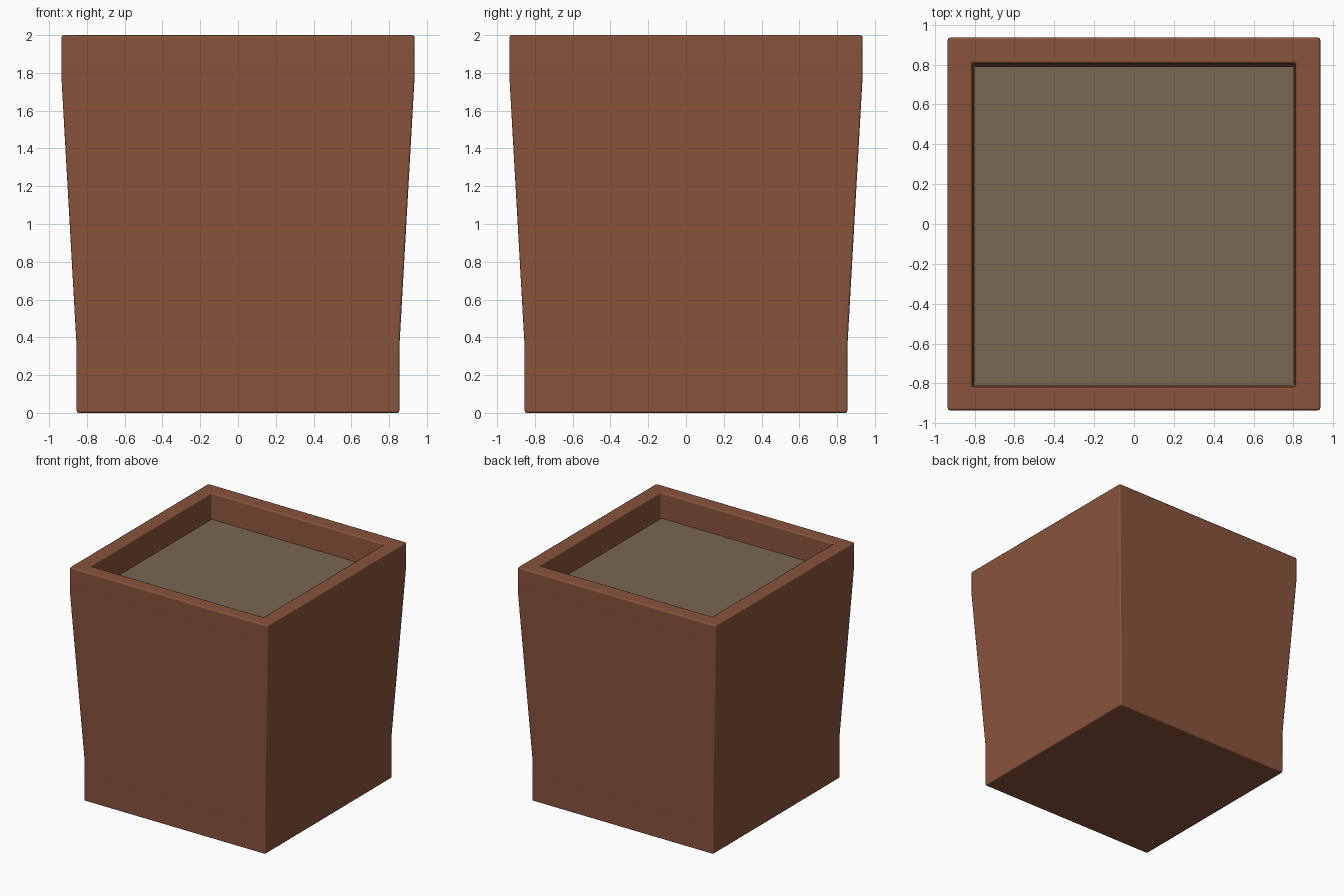
import bpy, bmesh, math

if "Cube" in bpy.data.objects:
    bpy.data.objects.remove(bpy.data.objects["Cube"])


def material(name, rgb):
    m = bpy.data.materials.new(name)
    m.diffuse_color = (*rgb, 1)
    m.use_nodes = True
    m.node_tree.nodes["Principled BSDF"].inputs["Base Color"].default_value = m.diffuse_color
    return m


def square_loft(name, rings, mat):
    """Loft square rings (half width, z, y shift) and cap both ends."""
    bm = bmesh.new()
    loops = [[bm.verts.new((sx * h, sy * h + dy, z))
              for sx, sy in ((-1, -1), (1, -1), (1, 1), (-1, 1))]
             for h, z, dy in rings]
    for a, b in zip(loops, loops[1:]):
        for i in range(4):
            j = (i + 1) % 4
            bm.faces.new((a[i], a[j], b[j], b[i]))
    bm.faces.new(loops[0][::-1])
    bm.faces.new(loops[-1])
    bmesh.ops.recalc_face_normals(bm, faces=bm.faces)
    me = bpy.data.meshes.new(name)
    bm.to_mesh(me)
    bm.free()
    ob = bpy.data.objects.new(name, me)
    bpy.context.collection.objects.link(ob)
    me.materials.append(mat)
    return ob


terracotta = material("terracotta", (0.25, 0.088, 0.045))
soil_brown = material("soil brown", (0.19, 0.135, 0.085))

# Pot: straight foot, flared wall, straight band, rim and recess
pot = square_loft("pot", [
    (0.855, 0.0, 0), (0.855, 0.36, 0), (0.935, 1.78, 0), (0.935, 2.0, 0),
    (0.812, 2.0, -0.006), (0.804, 1.765, -0.012)], terracotta)

# Softened edges
bev = pot.modifiers.new("soft edges", 'BEVEL')
bev.width = 0.012
bev.segments = 2
bev.limit_method = 'ANGLE'
bev.angle_limit = math.radians(40)
bev.harden_normals = True
bpy.context.view_layer.objects.active = pot
pot.select_set(True)
bpy.ops.object.shade_smooth_by_angle(angle=math.radians(50))

# Soil: flat slab filling the recess
square_loft("soil", [(0.802, 1.766, -0.012), (0.802, 1.785, -0.012)], soil_brown)
